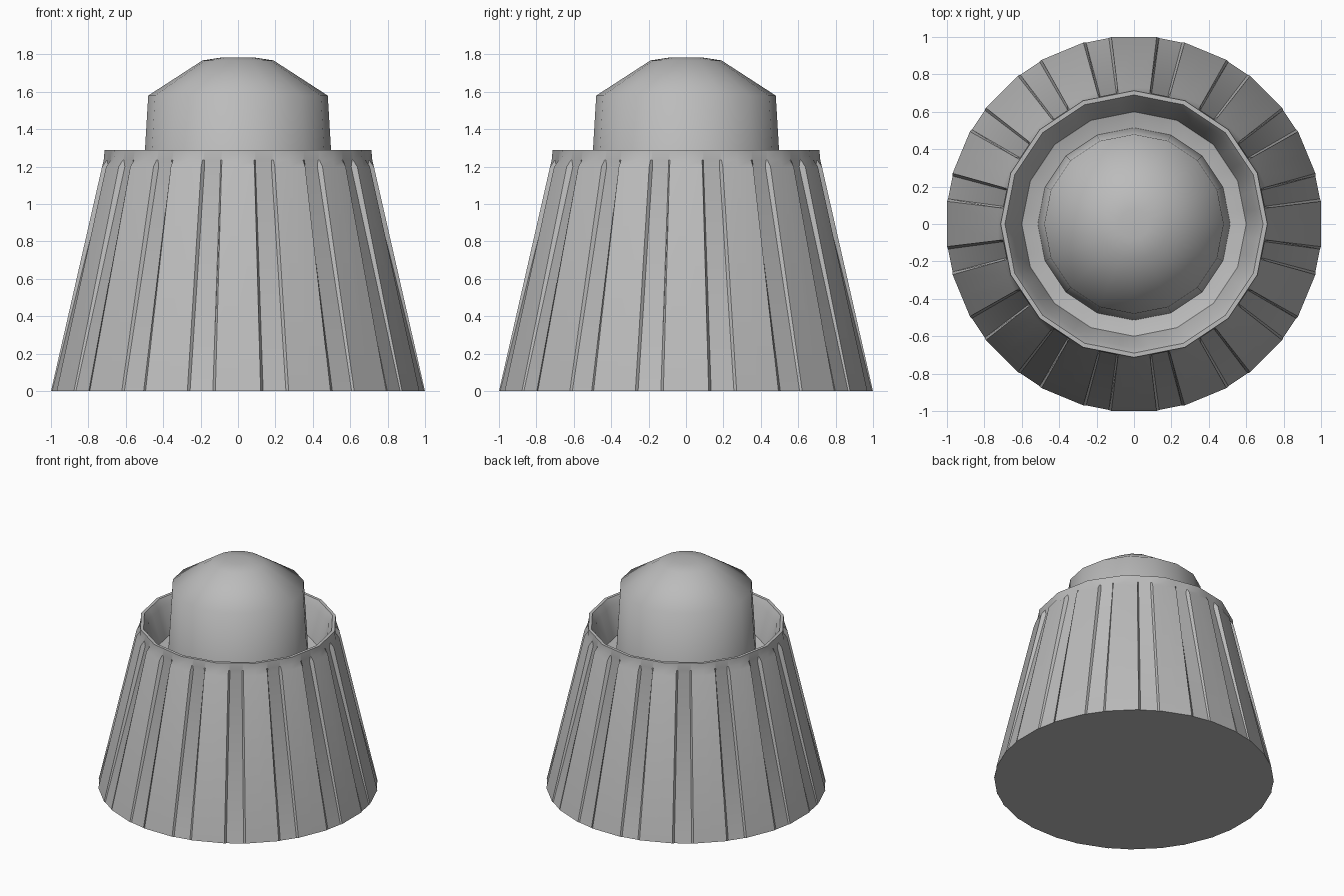
import bpy, bmesh, math

if "Cube" in bpy.data.objects:
    bpy.data.objects.remove(bpy.data.objects["Cube"])

mat = bpy.data.materials.new("plain_grey")
mat.diffuse_color = (0.5, 0.5, 0.5, 1)
mat.use_nodes = True
mat.node_tree.nodes["Principled BSDF"].inputs["Base Color"].default_value = mat.diffuse_color

N = 16
STEP = 360 / N


def poly_r(r, a):
    """Radius of a 16-sided polygon with corners every 22.5 degrees."""
    a = (a % STEP) - STEP / 2
    return r * math.cos(math.radians(STEP / 2)) / math.cos(math.radians(a))


def finish(bm, name, angle):
    bmesh.ops.recalc_face_normals(bm, faces=bm.faces)
    me = bpy.data.meshes.new(name)
    bm.to_mesh(me)
    bm.free()
    ob = bpy.data.objects.new(name, me)
    bpy.context.collection.objects.link(ob)
    me.materials.append(mat)
    bpy.ops.object.select_all(action='DESELECT')
    ob.select_set(True)
    bpy.context.view_layer.objects.active = ob
    bpy.ops.object.shade_smooth_by_angle(angle=math.radians(angle))
    return ob


def loft(bm, rings, cap_first=False, cap_last=False):
    """Bridge rings of (x, y, z) points."""
    vs = [[bm.verts.new(p) for p in ring] for ring in rings]
    for a, b in zip(vs, vs[1:]):
        n = len(a)
        for i in range(n):
            j = (i + 1) % n
            bm.faces.new((a[i], a[j], b[j], b[i]))
    if cap_first:
        bm.faces.new(vs[0][::-1])
    if cap_last:
        bm.faces.new(vs[-1])


def pt(r, a, z):
    t = math.radians(a)
    return (r * math.cos(t), r * math.sin(t), z)


# Fluted skirt: ridge faces alternate with shallow grooves, rolled into a cup
RIDGE = 6.9
OFFS = [(0, 'mid'), (RIDGE, 'ridge'), (7.7, 'groove'), (14.8, 'groove'), (15.6, 'ridge')]


def flute_ring(z, ridge, groove):
    out = []
    for k in range(N):
        for off, kind in OFFS:
            r = groove if kind == 'groove' else ridge
            if kind == 'mid':
                r *= math.cos(math.radians(RIDGE))
            out.append(pt(r, k * STEP + off, z))
    return out


def rim_ring(z, r):
    return [pt(poly_r(r, off), k * STEP + off, z) for k in range(N) for off, _ in OFFS]


bm = bmesh.new()
loft(bm, [
    flute_ring(0, 1.007, 1.003),
    flute_ring(1.20, 0.732, 0.70),
    rim_ring(1.235, 0.718),
    rim_ring(1.29, 0.713),
    rim_ring(1.29, 0.69),
    rim_ring(1.24, 0.66),
    rim_ring(1.03, 0.60),
    rim_ring(1.0, 0.50),
], cap_first=True, cap_last=True)
finish(bm, "fluted_skirt", 50)

# Central core with a low domed top
bm = bmesh.new()
profile = [(0.515, 1.0), (0.48, 1.58), (0.19, 1.768), (0.08, 1.785)]
loft(bm, [[pt(r, k * STEP, z) for k in range(N)] for r, z in profile], cap_last=True)
finish(bm, "domed_core", 65)
